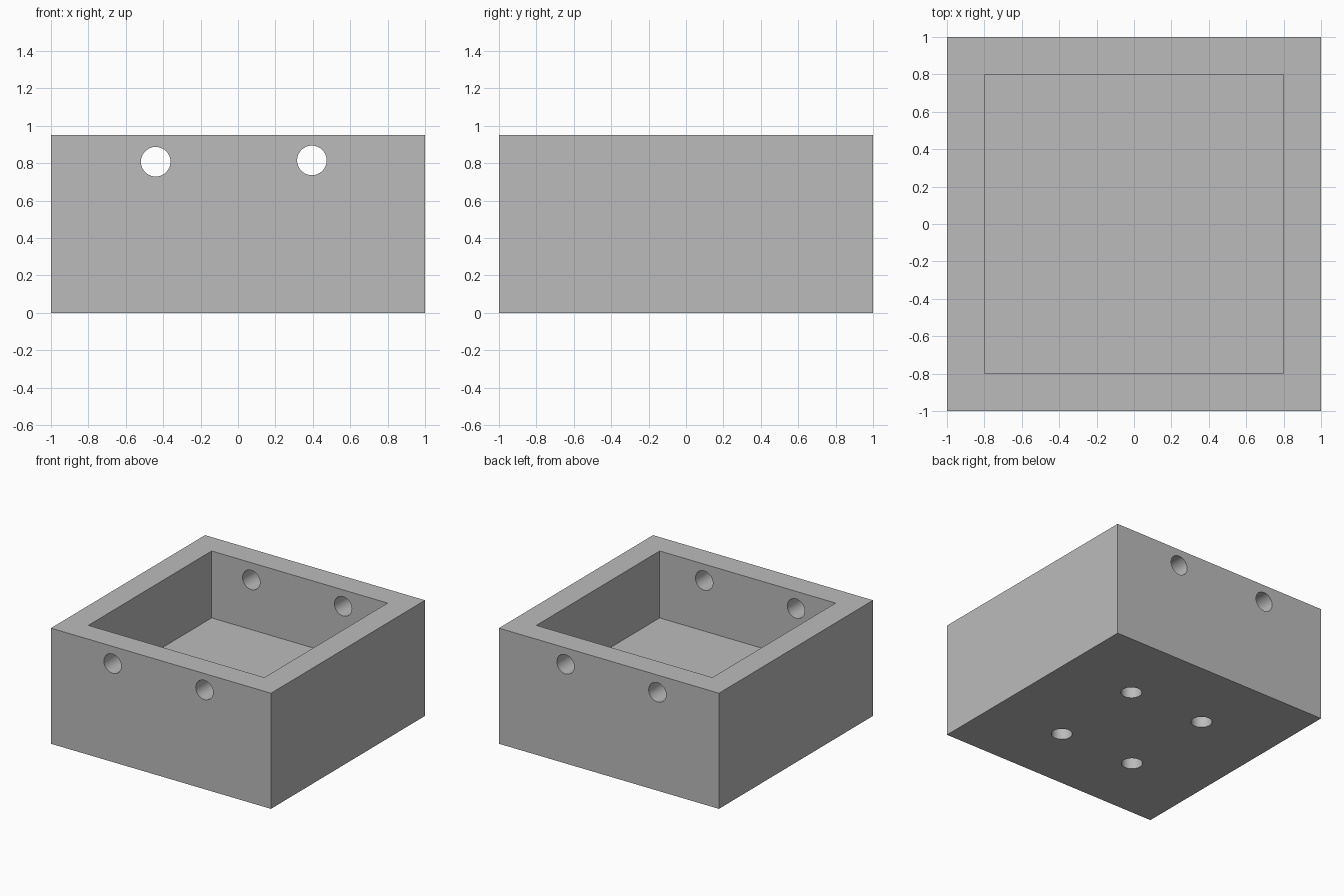
import bpy
from math import radians

if "Cube" in bpy.data.objects:
    bpy.data.objects.remove(bpy.data.objects["Cube"], do_unlink=True)

HEIGHT = 0.95
FLOOR = 0.4
RADIUS = 0.079
BLIND_DEPTH = 0.25

# Single grey material
grey = bpy.data.materials.new("plain grey")
grey.use_nodes = True
colour = (0.5, 0.5, 0.5, 1)
grey.diffuse_color = colour
grey.node_tree.nodes["Principled BSDF"].inputs["Base Color"].default_value = colour


def block(name, width, bottom, top):
    """Square block between two heights."""
    bpy.ops.mesh.primitive_cube_add(size=1, location=(0, 0, (bottom + top) / 2))
    obj = bpy.context.object
    obj.name = name
    obj.scale = (width, width, top - bottom)
    bpy.ops.object.transform_apply(location=True, rotation=False, scale=True)
    return obj


def drill(name, location, length, tilt=0):
    """Round cutter, upright unless tilted about x."""
    bpy.ops.mesh.primitive_cylinder_add(vertices=64, radius=RADIUS, depth=length,
                                        location=location, rotation=(tilt, 0, 0))
    obj = bpy.context.object
    obj.name = name
    return obj


# Solid body, open-topped cavity
body = block("box_body", 2, 0, HEIGHT)
body.data.materials.append(grey)
cutters = [block("cavity_cutter", 1.6, FLOOR, HEIGHT + 0.5)]

# Pair of holes running through the front and back walls
for x, z in [(-0.44, 0.808), (0.395, 0.815)]:
    cutters.append(drill("wall_hole_cutter", (x, 0, z), 3, radians(90)))

# Four blind holes in the underside
for x, y in [(0.345, 0.38), (-0.345, 0.38), (0.345, -0.435), (-0.345, -0.435)]:
    cutters.append(drill("base_hole_cutter", (x, y, 0), 2 * BLIND_DEPTH))

# Cut everything out of the body, then drop the cutters
bpy.ops.object.select_all(action="DESELECT")
body.select_set(True)
bpy.context.view_layer.objects.active = body
for cutter in cutters:
    cutter.hide_render = True
    mod = body.modifiers.new("cut", "BOOLEAN")
    mod.operation = "DIFFERENCE"
    mod.solver = "EXACT"
    mod.object = cutter
    bpy.ops.object.modifier_apply(modifier=mod.name)
    bpy.data.objects.remove(cutter, do_unlink=True)

# Smooth hole walls, sharp rims
bpy.ops.object.shade_smooth_by_angle(angle=radians(30))
